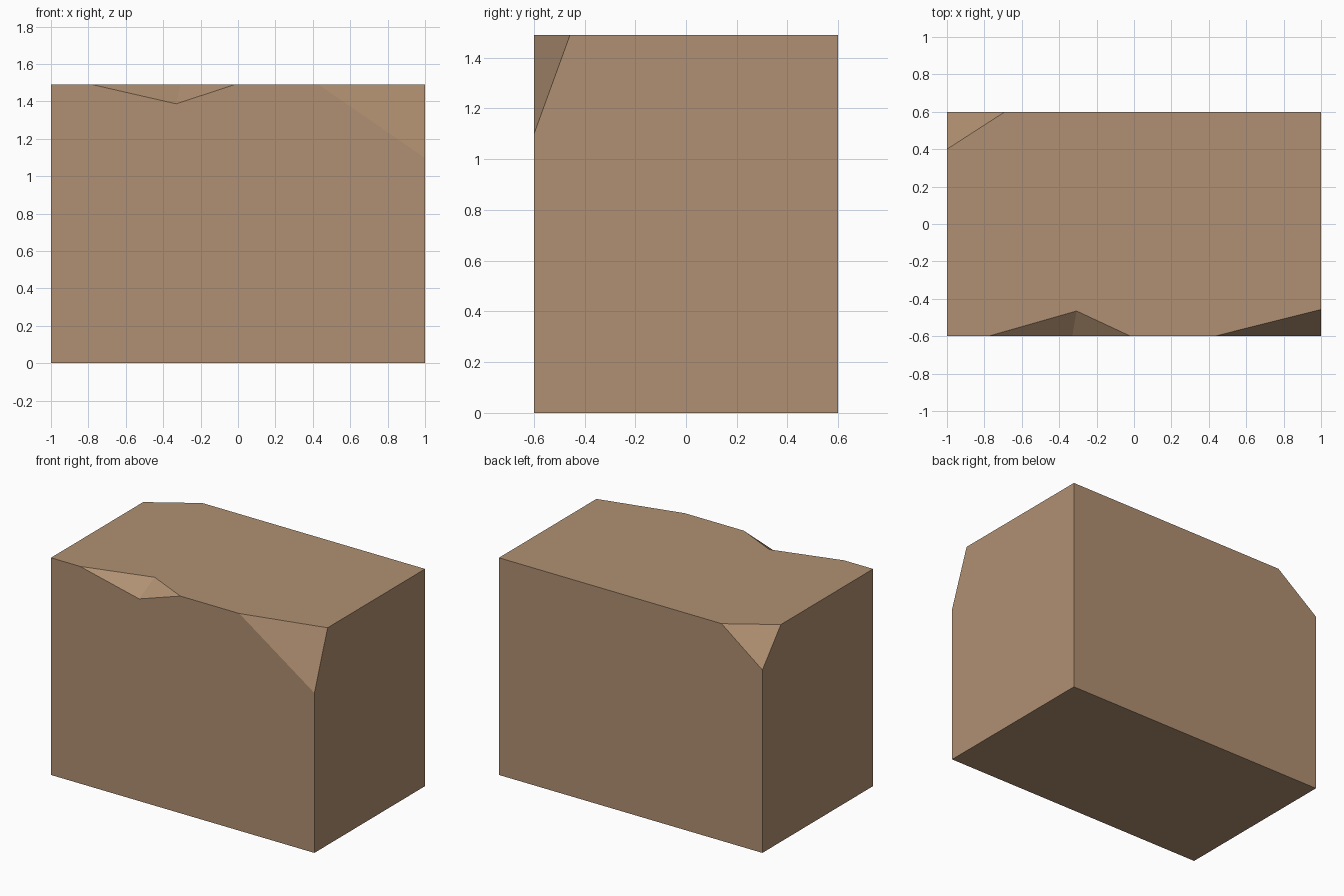
import bpy, bmesh
from mathutils import Vector

if "Cube" in bpy.data.objects:
    bpy.data.objects.remove(bpy.data.objects["Cube"])

H = 1.49

# One flat stone-brown colour
mat = bpy.data.materials.new("warm_brown")
mat.diffuse_color = (0.434, 0.279, 0.168, 1)
mat.use_nodes = True
mat.node_tree.nodes["Principled BSDF"].inputs["Base Color"].default_value = mat.diffuse_color


def make_object(name, bm):
    bmesh.ops.recalc_face_normals(bm, faces=bm.faces)
    mesh = bpy.data.meshes.new(name)
    bm.to_mesh(mesh)
    bm.free()
    mesh.materials.append(mat)
    obj = bpy.data.objects.new(name, mesh)
    bpy.context.collection.objects.link(obj)
    return obj


def chip_corner(bm, a, b, c):
    """Slice off the corner outside the plane through three points."""
    a, b, c = Vector(a), Vector(b), Vector(c)
    n = (b - a).cross(c - a).normalized()
    if n.dot(a - Vector((0, 0, H / 2))) < 0:
        n = -n
    cut = bmesh.ops.bisect_plane(bm, geom=bm.verts[:] + bm.edges[:] + bm.faces[:],
                                 plane_co=a, plane_no=n, clear_outer=True)
    edges = [e for e in cut["geom_cut"] if isinstance(e, bmesh.types.BMEdge)]
    bmesh.ops.contextual_create(bm, geom=edges)


# Block with two chipped top corners
bm = bmesh.new()
bmesh.ops.create_cube(bm, size=1)
for v in bm.verts:
    v.co = (v.co.x * 2, v.co.y * 1.2, (v.co.z + 0.5) * H)
chip_corner(bm, (0.43, -0.6, H), (1, -0.457, H), (1, -0.6, 1.097))
chip_corner(bm, (-0.69, 0.6, H), (-1, 0.4, H), (-1, 0.6, 1.255))
block = make_object("stone_block", bm)

# V-shaped wedge that cuts the notch in the front top edge
left, low, right = (Vector(p) for p in
                    ((-0.78, -0.6, H), (-0.33, -0.6, 1.387), (-0.018, -0.6, H)))
run = Vector((-0.307, -0.465, H)) - low
profile = [low, low + 2 * (left - low), low + 2 * (right - low)]
bm = bmesh.new()
ends = [[bm.verts.new(p + s * run) for p in profile] for s in (-2, 2)]
for end in ends:
    bm.faces.new(end)
for i in range(3):
    j = (i + 1) % 3
    bm.faces.new((ends[0][i], ends[0][j], ends[1][j], ends[1][i]))
cutter = make_object("notch_cutter", bm)
cutter.hide_render = True

mod = block.modifiers.new("notch", "BOOLEAN")
mod.operation = "DIFFERENCE"
mod.solver = "EXACT"
mod.object = cutter

# Bake the cut and drop the helper
bpy.context.view_layer.update()
result = bpy.data.meshes.new_from_object(
    block.evaluated_get(bpy.context.evaluated_depsgraph_get()))
block.modifiers.clear()
block.data = result
bpy.data.objects.remove(cutter)
